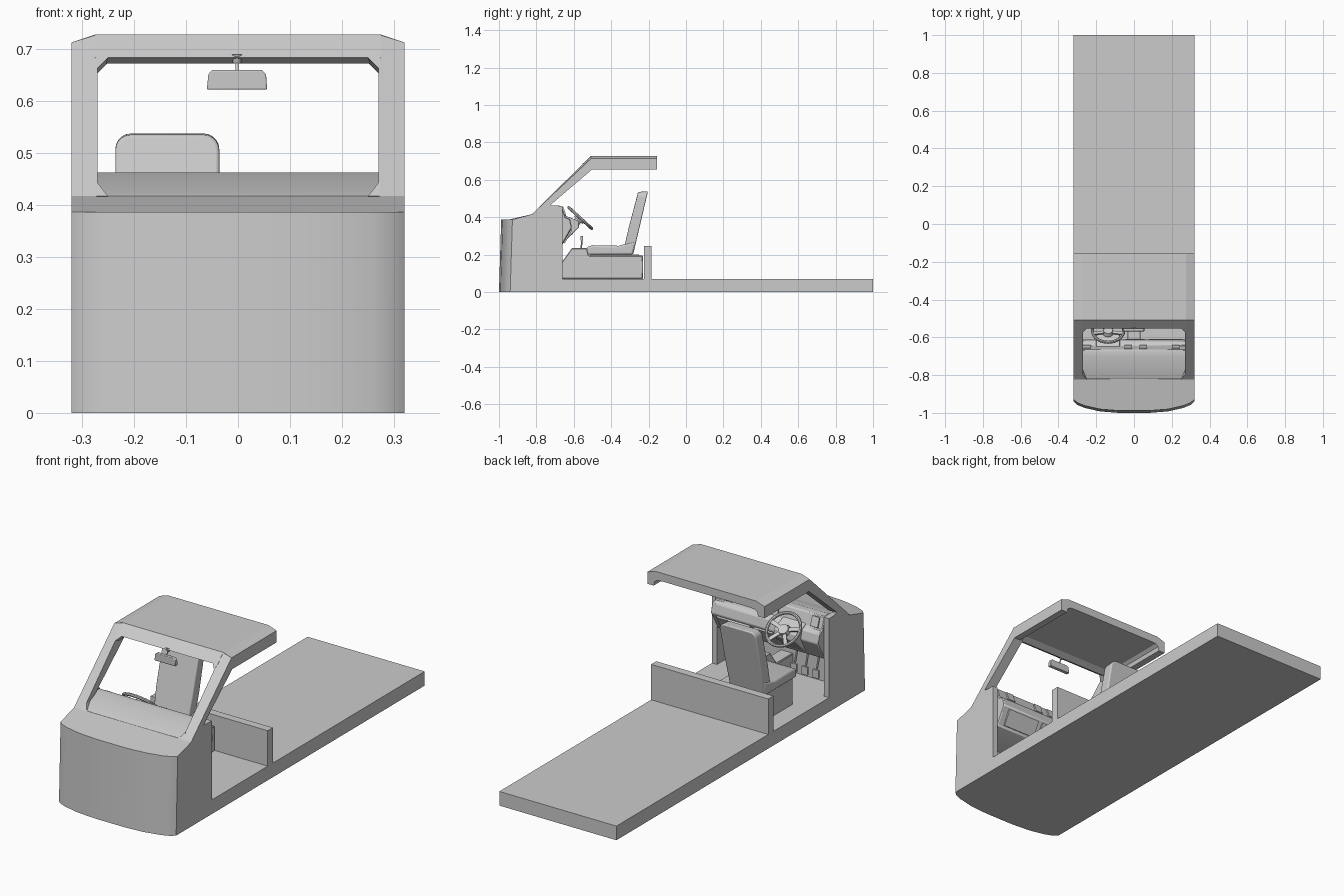
import bpy, bmesh, math
from mathutils import Vector, Matrix

cube = bpy.data.objects.get("Cube")
if cube:
    bpy.data.objects.remove(cube, do_unlink=True)

grey = bpy.data.materials.new("light grey")
grey.use_nodes = True
COLOUR = (0.6, 0.6, 0.6, 1)
grey.diffuse_color = COLOUR
grey.node_tree.nodes["Principled BSDF"].inputs["Base Color"].default_value = COLOUR


def finish(name, bm, bevel=0, segments=3, smooth=False):
    bmesh.ops.recalc_face_normals(bm, faces=bm.faces)
    mesh = bpy.data.meshes.new(name)
    bm.to_mesh(mesh)
    bm.free()
    ob = bpy.data.objects.new(name, mesh)
    bpy.context.collection.objects.link(ob)
    mesh.materials.append(grey)
    if bevel:
        mod = ob.modifiers.new("Bevel", "BEVEL")
        mod.width, mod.segments = bevel, segments
    if smooth or bevel:
        bpy.ops.object.select_all(action="DESELECT")
        ob.select_set(True)
        bpy.context.view_layer.objects.active = ob
        bpy.ops.object.shade_smooth_by_angle(angle=math.radians(35))
    return ob


def prism(points, offset):
    """Closed outline of 3D points, extruded by an offset."""
    bm = bmesh.new()
    face = bm.faces.new([bm.verts.new(p) for p in points])
    new = bmesh.ops.extrude_face_region(bm, geom=[face])["geom"]
    verts = [v for v in new if isinstance(v, bmesh.types.BMVert)]
    bmesh.ops.translate(bm, verts=verts, vec=offset)
    return bm


def side_prism(x0, x1, profile):
    """Side profile (y, z) extruded across x."""
    return prism([(x0, y, z) for y, z in profile], (x1 - x0, 0, 0))


def box(name, x, y, z, bevel=0):
    profile = [(y[0], z[0]), (y[1], z[0]), (y[1], z[1]), (y[0], z[1])]
    return finish(name, side_prism(x[0], x[1], profile), bevel)


def rod(name, a, b, r1, r2=None, sides=16):
    a, b = Vector(a), Vector(b)
    rot = (b - a).to_track_quat("Z", "Y").to_matrix().to_4x4()
    bm = bmesh.new()
    bmesh.ops.create_cone(bm, cap_ends=True, segments=sides, radius1=r1,
                          radius2=r1 if r2 is None else r2, depth=(b - a).length,
                          matrix=Matrix.Translation((a + b) / 2) @ rot)
    return finish(name, bm, smooth=True)


# Flat bed, cab floor and bulkhead
W = 0.32
box("flatbed_floor", (-W, W), (-0.82, 1), (0, 0.07))
box("bulkhead", (-W, W), (-0.225, -0.185), (0.07, 0.245))

# Rounded nose with a sloping hood
half = [(W, -0.82), (W, -0.94), (0.30, -0.958), (0.26, -0.974), (0.18, -0.992), (0.08, -1)]
plan = half + [(-x, y) for x, y in reversed(half)]
nose = prism([(x, y, 0) for x, y in plan], (0, 0, 0.4))
for v in nose.verts:
    if v.co.z > 0.3:
        if v.co.y < -0.9:
            v.co.y += 0.012
        v.co.z = 0.417 if v.co.y > -0.9 else 0.387
finish("nose", nose, smooth=True)

# Side walls, windscreen pillars and roof skirts
for side, s in (("right", -1), ("left", 1)):
    wall = [(-0.82, 0), (-0.82, 0.417), (-0.74, 0.48), (-0.72, 0.463), (-0.66, 0.46), (-0.66, 0)]
    finish(side + "_cab_wall", side_prism(s * 0.293, s * W, wall))
    pillar = [(-0.823, 0.417), (-0.508, 0.728), (-0.5, 0.657), (-0.727, 0.463)]
    bm = side_prism(s * 0.27, s * W, pillar)
    for v in bm.verts:
        if v.co.z > 0.7 and abs(v.co.x) > 0.3:
            v.co.z = 0.713
    finish(side + "_windscreen_pillar", bm)
    # Roof skirt with a coved inner edge
    skirt = [(W, 0.655), (W, 0.713), (0.275, 0.728), (0.23, 0.728), (0.23, 0.688),
             (0.265, 0.686), (0.28, 0.675), (0.285, 0.655)]
    finish(side + "_roof_skirt", prism([(s * x, -0.508, z) for x, z in skirt], (0, 0.353, 0)))
    # Gussets in the corners of the windscreen opening
    slope = lambda z: -0.823 + (z - 0.417) * 0.315 / 0.311
    for name, z0, z1 in (("upper", 0.684, 0.662), ("lower", 0.417, 0.445)):
        tri = [(0.272, z0), (0.25, z0), (0.272, z1)]
        finish(side + "_" + name + "_gusset",
               prism([(s * x, slope(z), z) for x, z in tri], (0, 0.035, -0.01)))

# Roof panel with the windscreen header
header = [(-0.553, 0.684), (-0.508, 0.728), (-0.155, 0.728), (-0.155, 0.688), (-0.5, 0.688), (-0.53, 0.672)]
finish("roof_panel", side_prism(-0.275, 0.275, header))

# Dashboard
dash = [(-0.82, 0.2), (-0.823, 0.417), (-0.70, 0.463), (-0.665, 0.46), (-0.645, 0.40),
        (-0.62, 0.39), (-0.61, 0.345), (-0.66, 0.255), (-0.74, 0.22)]
finish("dashboard", side_prism(-0.293, 0.293, dash), 0.004, 1)
box("firewall", (-0.293, 0.293), (-0.82, -0.79), (0.07, 0.25))
binnacle = [(-0.67, 0.42), (-0.625, 0.40), (-0.575, 0.38), (-0.572, 0.345), (-0.66, 0.26)]
finish("instrument_binnacle", side_prism(-0.2, -0.075, binnacle), 0.006)


def dash_plate(name, x0, x1, low, high):
    """Thin plate on the sloping lower face of the dashboard."""
    a, b = Vector((0, -0.66, 0.255)), Vector((0, -0.61, 0.345))
    out = Vector((0, 0.009, -0.005)) * 0.8
    p, q = a.lerp(b, low), a.lerp(b, high)
    ring = [(x0, *p.yz), (x1, *p.yz), (x1, *q.yz), (x0, *q.yz)]
    finish(name, prism(ring, out))


dash_plate("glovebox_lid", 0.08, 0.26, 0.1, 0.9)
dash_plate("radio_panel", -0.045, 0.055, 0.1, 0.9)
for i, x in enumerate((-0.25, -0.03, 0.05, 0.22)):
    bm = side_prism(x - 0.02, x + 0.02, [(-0.663, 0.452), (-0.647, 0.407), (-0.64, 0.409), (-0.656, 0.454)])
    finish(f"air_vent_{i + 1}", bm)

# Centre console and gear lever
console = [(-0.79, 0.07), (-0.79, 0.165), (-0.66, 0.165), (-0.61, 0.235), (-0.53, 0.235),
           (-0.52, 0.195), (-0.23, 0.195), (-0.23, 0.07)]
finish("centre_console", side_prism(-0.035, 0.035, console), 0.004, 1)
rod("gear_lever", (0, -0.56, 0.23), (0, -0.557, 0.28), 0.004)
rod("gear_knob", (0, -0.557, 0.275), (0, -0.557, 0.3), 0.007)

# Driver's seat
SX = -0.136
box("seat_base", (SX - 0.09, SX + 0.09), (-0.51, -0.25), (0.07, 0.2))
cushion = [(-0.53, 0.2), (-0.53, 0.24), (-0.5, 0.25), (-0.36, 0.247), (-0.27, 0.27), (-0.285, 0.2)]
finish("seat_cushion", side_prism(SX - 0.1, SX + 0.1, cushion), 0.01)
outline = [(-0.094, 0), (0.094, 0), (0.1, 0.15)]
for corner in (1, -1):
    for k in range(6):
        t = math.radians(18 * k if corner > 0 else 90 - 18 * k)
        outline.append((corner * (0.07 + 0.03 * math.cos(t)), 0.305 + 0.03 * math.sin(t)))
outline.append((-0.1, 0.15))
lean = 0.235
back = prism([(SX + x, -0.34 + h * lean, 0.2 + h) for x, h in outline], (0, 0.058, 0.003))
for v in back.verts:  # thinner towards the top
    if v.co.z > 0.45 and v.co.y < -0.24:
        v.co.y += 0.005
finish("seat_back", back, 0.006)

# Steering wheel: rim, hub, spokes and column
C = Vector((-0.137, -0.565, 0.395))
N = Vector((0, 0.676, 0.737))
U = Vector((0, -0.737, 0.676))
X = Vector((1, 0, 0))
bm = bmesh.new()
rings = []
MAJOR, MINOR = 32, 8
for i in range(MAJOR):
    t = math.tau * i / MAJOR
    d = X * math.cos(t) + U * math.sin(t)
    rings.append([bm.verts.new(C + d * (0.083 + 0.008 * math.cos(p)) + N * 0.008 * math.sin(p))
                  for p in (math.tau * j / MINOR for j in range(MINOR))])
for i in range(MAJOR):
    a, b = rings[i], rings[(i + 1) % MAJOR]
    for j in range(MINOR):
        k = (j + 1) % MINOR
        bm.faces.new((a[j], b[j], b[k], a[k]))
finish("steering_wheel_rim", bm, smooth=True)
rod("steering_wheel_hub", C - N * 0.016, C + N * 0.004, 0.03, 0.024)
for i, angle in enumerate((15, 165, 235, 305)):
    t = math.radians(angle)
    d = X * math.cos(t) + U * math.sin(t)
    side = N.cross(d) * 0.009
    a, b = C + d * 0.018 - N * 0.01, C + d * 0.08 - N * 0.004
    finish(f"steering_wheel_spoke_{i + 1}", prism([a - side, a + side, b + side, b - side], N * 0.008))
rod("steering_column", C - N * 0.1, C - N * 0.012, 0.028, 0.018)

# Pedals under the dashboard
for name, x in (("clutch", -0.2), ("brake", -0.14), ("throttle", -0.08)):
    rod(name + "_pedal_arm", (x, -0.76, 0.23), (x, -0.73, 0.13), 0.005, sides=8)
    box(name + "_pedal", (x - 0.016, x + 0.016), (-0.735, -0.725), (0.11, 0.15))

# Rear-view mirror
glass = [(-0.06, 0.622), (0.056, 0.622), (0.054, 0.652), (0.046, 0.66), (-0.05, 0.66), (-0.057, 0.652)]
finish("mirror_housing", prism([(x, -0.568, z) for x, z in glass], (0, 0.018, 0)), 0.003)
rod("mirror_stem", (-0.002, -0.558, 0.65), (-0.002, -0.54, 0.68), 0.003)
rod("mirror_mount", (-0.002, -0.54, 0.672), (-0.002, -0.54, 0.69), 0.007, 0.013)
